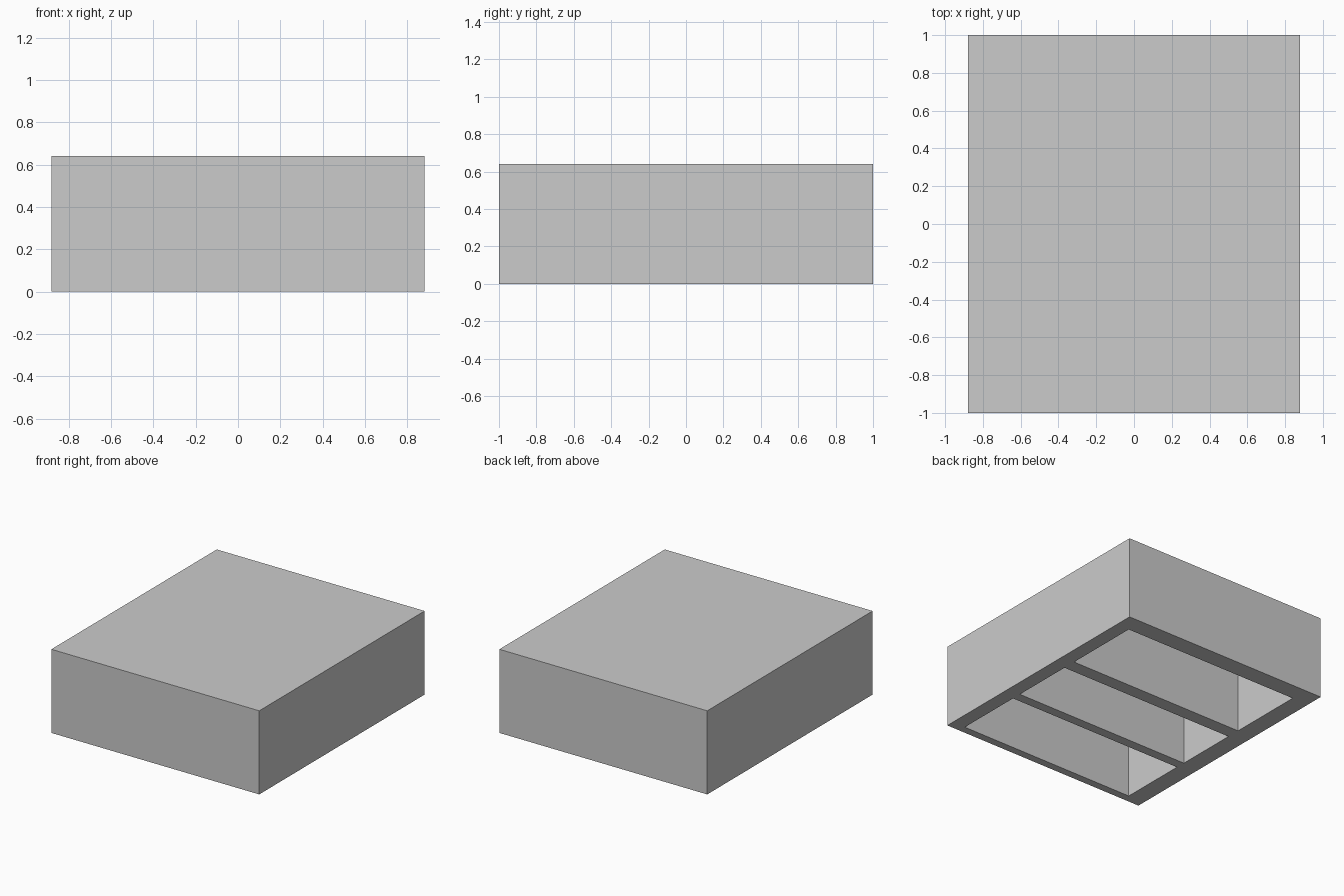
import bpy

if "Cube" in bpy.data.objects:
    bpy.data.objects.remove(bpy.data.objects["Cube"])

W, D, H = 1.76, 2.0, 0.64   # outer size of the tray
CEILING = 0.10              # thickness left above the pockets


def box(name, x0, x1, y0, y1, z0, z1):
    bpy.ops.mesh.primitive_cube_add(
        size=1, location=((x0 + x1) / 2, (y0 + y1) / 2, (z0 + z1) / 2))
    ob = bpy.context.object
    ob.name = name
    ob.scale = (x1 - x0, y1 - y0, z1 - z0)
    bpy.ops.object.transform_apply(location=True, rotation=True, scale=True)
    return ob


# Solid outer block
body = box("tray_body", -W / 2, W / 2, -D / 2, D / 2, 0, H)

# Three long pockets open at the underside, from back to front
pockets = [(0.26, 0.86), (-0.335, 0.155), (-0.94, -0.41)]
for i, (y0, y1) in enumerate(pockets):
    cutter = box(f"pocket_cutter_{i + 1}", -0.74, 0.77, y0, y1, -0.1, H - CEILING)
    cutter.hide_render = True
    mod = body.modifiers.new("pocket", 'BOOLEAN')
    mod.operation = 'DIFFERENCE'
    mod.solver = 'EXACT'
    mod.object = cutter
    bpy.context.view_layer.objects.active = body
    bpy.ops.object.modifier_apply(modifier=mod.name)
    bpy.data.objects.remove(cutter)
